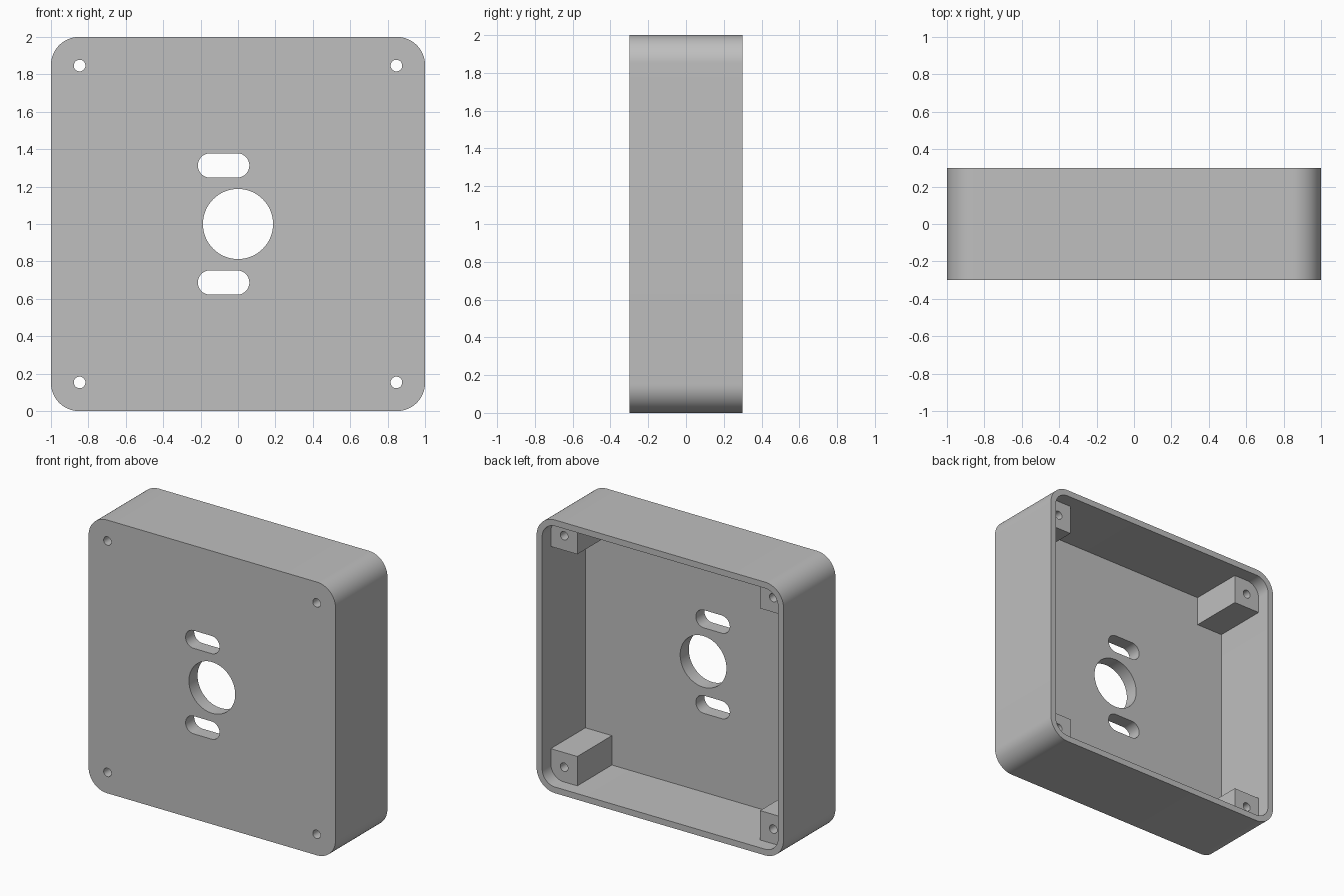
import bpy, bmesh
from math import cos, sin, pi, radians
from mathutils import Vector

cube = bpy.data.objects.get("Cube")
if cube:
    bpy.data.objects.remove(cube, do_unlink=True)

grey = bpy.data.materials.new("plain grey")
grey.use_nodes = True
COLOUR = (0.52, 0.52, 0.52, 1)
grey.diffuse_color = COLOUR
grey.node_tree.nodes["Principled BSDF"].inputs["Base Color"].default_value = COLOUR

MID = 1.0                       # height of the box centre
FRONT, BACK = -0.3, 0.3
FLOOR, POST_END = -0.2, 0.2     # inner face of the panel, end of the posts
SCREW = 0.847


def prism(name, cx, cz, w, h, radii, y0, y1, steps=16):
    """Rectangle in xz with four corner radii (+x+z first, counterclockwise), extruded along y."""
    bm = bmesh.new()
    verts = []
    signs = ((1, 1), (-1, 1), (-1, -1), (1, -1))
    for i, (sx, sz) in enumerate(signs):
        r = radii[i]
        n = steps if r else 0
        for k in range(n + 1):
            a = (i + k / max(n, 1)) * pi / 2
            verts.append(bm.verts.new((cx + sx * (w / 2 - r) + r * cos(a), y0,
                                       cz + sz * (h / 2 - r) + r * sin(a))))
    bmesh.ops.remove_doubles(bm, verts=verts, dist=1e-5)
    face = bm.faces.new([v for v in verts if v.is_valid])
    out = bmesh.ops.extrude_face_region(bm, geom=[face])
    moved = [g for g in out["geom"] if isinstance(g, bmesh.types.BMVert)]
    bmesh.ops.translate(bm, verts=moved, vec=Vector((0, y1 - y0, 0)))
    bmesh.ops.recalc_face_normals(bm, faces=bm.faces)
    mesh = bpy.data.meshes.new(name)
    bm.to_mesh(mesh)
    bm.free()
    mesh.materials.append(grey)
    obj = bpy.data.objects.new(name, mesh)
    bpy.context.collection.objects.link(obj)
    return obj


def hole(name, x, z, w, h):
    return prism(name, x, z, w, h, [h / 2] * 4, -0.5, 0.5)


def carve(obj, cutters):
    """Subtract the cutters, then shade with sharp edges kept."""
    bpy.ops.object.select_all(action="DESELECT")
    obj.select_set(True)
    bpy.context.view_layer.objects.active = obj
    for cutter in cutters:
        cutter.hide_render = True
        mod = obj.modifiers.new("cut", "BOOLEAN")
        mod.operation, mod.solver, mod.object = "DIFFERENCE", "EXACT", cutter
        bpy.ops.object.modifier_apply(modifier=mod.name)
    bpy.ops.object.shade_smooth_by_angle(angle=radians(30))


corners = [(sx, sz) for sx in (-1, 1) for sz in (-1, 1)]
screw_cutters = {c: hole("screw_cutter", c[0] * SCREW, MID + c[1] * SCREW, 0.062, 0.062)
                 for c in corners}

# Open-backed box with a centre hole and two offset slots
box = prism("box_shell", 0, MID, 2, 2, [0.15] * 4, FRONT, BACK)
cavity = prism("cavity_cutter", 0, MID, 1.91, 1.91, [0.105] * 4, FLOOR, 0.5)
openings = [hole("centre_cutter", 0, MID, 0.375, 0.375)]
openings += [hole("slot_cutter", -0.077, MID + s * 0.313, 0.275, 0.13) for s in (-1, 1)]
carve(box, [cavity] + openings + list(screw_cutters.values()))

# Four screw posts, their outer corners set into the rounded wall
for (sx, sz), cutter in screw_cutters.items():
    side = "left" if sx > 0 else "right"
    level = "upper" if sz > 0 else "lower"
    radii = [0.12 if c == (sx, sz) else 0 for c in ((1, 1), (-1, 1), (-1, -1), (1, -1))]
    post = prism(f"{level}_{side}_post", sx * 0.855, MID + sz * 0.855, 0.23, 0.23,
                 radii, FLOOR, POST_END)
    carve(post, [cutter])

# Cutters are no longer needed
for cutter in [cavity] + openings + list(screw_cutters.values()):
    bpy.data.objects.remove(cutter, do_unlink=True)
